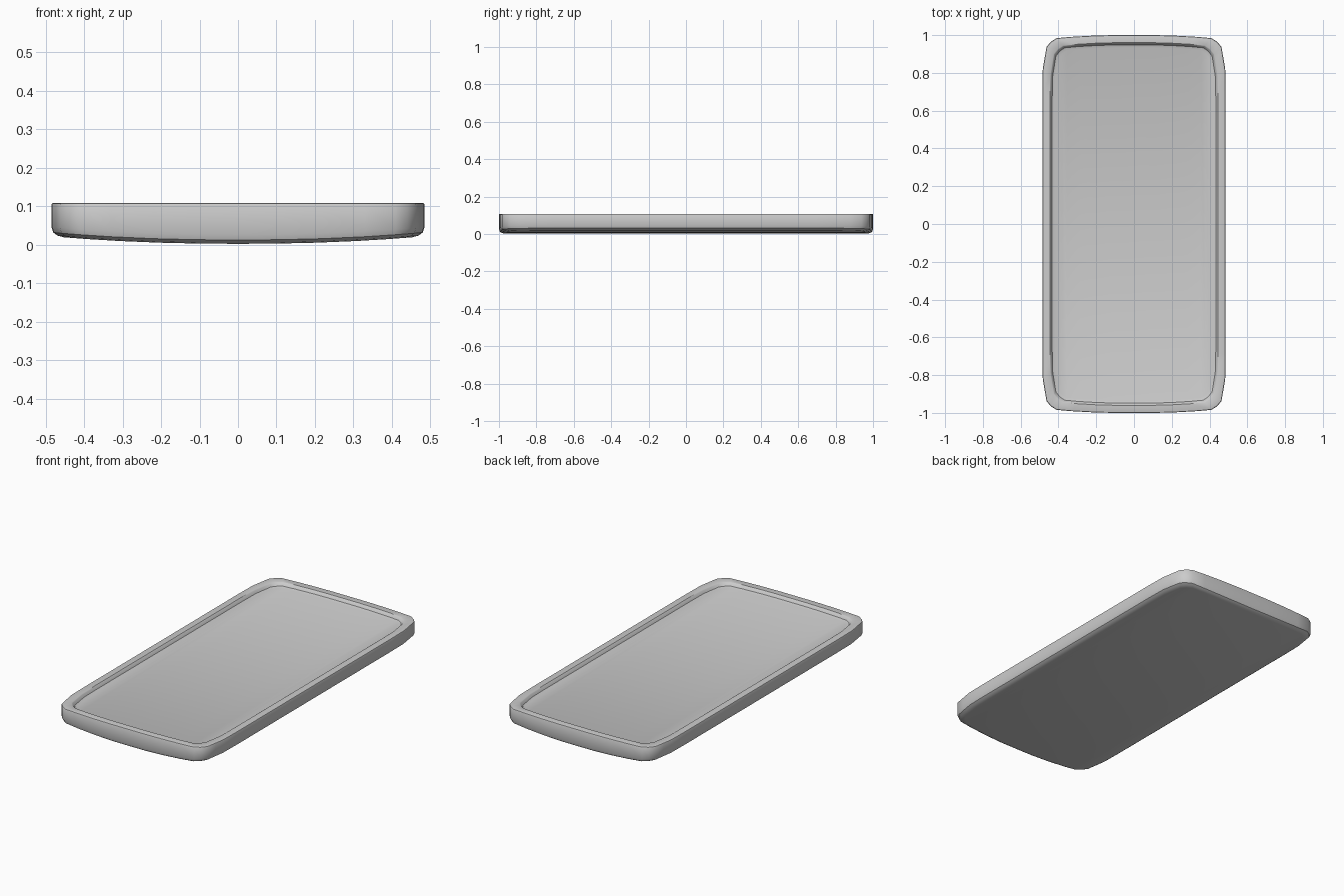
import bpy, bmesh

if "Cube" in bpy.data.objects:
    bpy.data.objects.remove(bpy.data.objects["Cube"])

W, L, TOP = 0.485, 1.0, 0.108

# outline of the right-hand back quarter, from back centre to right side
QUARTER = [(0, 1.0), (0.11, 1.0), (0.22, 0.997), (0.33, 0.991), (0.41, 0.984),
           (0.44, 0.965), (0.463, 0.938), (0.473, 0.88), (0.483, 0.82), (0.485, 0.70)]


def belly(x):
    """Crosswise curve of the underside."""
    return 0.002 + 0.016 * (abs(x) / 0.44) ** 2.2


def sections(inset):
    """Back edge points from left to right for an inset outline."""
    right = [(x * (W - inset) / W, y * (L - inset) / L) for x, y in QUARTER]
    left = [(-x, y) for x, y in reversed(right[1:])]
    return left + right


def add_ring(bm, inset, z):
    back = sections(inset)
    pts = back + [(x, -y) for x, y in reversed(back)]
    return [bm.verts.new((x, y, z(x))) for x, y in pts]


def bridge(bm, a, b):
    n = len(a)
    for i in range(n):
        j = (i + 1) % n
        bm.faces.new((a[i], a[j], b[j], b[i]))


def cap(bm, ring):
    """Close a ring with lengthwise strips so it follows the crosswise curve."""
    n = len(ring)
    for i in range(n // 2 - 1):
        bm.faces.new((ring[i], ring[i + 1], ring[n - 2 - i], ring[n - 1 - i]))


# slab: curved underside, rounded lower edge, upright wall, flat rim, sunken panel
profile = [
    (0.032, belly),
    (0.016, lambda x: belly(x) + 0.003),
    (0.005, lambda x: belly(x) + 0.010),
    (0.000, lambda x: belly(x) + 0.024),
    (0.000, lambda x: TOP - 0.005),
    (0.002, lambda x: TOP - 0.001),
    (0.005, lambda x: TOP),
    (0.040, lambda x: TOP),
    (0.044, lambda x: TOP - 0.003),
    (0.052, lambda x: TOP - 0.017),
    (0.066, lambda x: TOP - 0.022),
]
bm = bmesh.new()
rings = [add_ring(bm, inset, z) for inset, z in profile]
for a, b in zip(rings, rings[1:]):
    bridge(bm, a, b)
cap(bm, rings[0])
cap(bm, rings[-1])
bmesh.ops.recalc_face_normals(bm, faces=bm.faces)

mesh = bpy.data.meshes.new("tray_slab")
bm.to_mesh(mesh)
bm.free()
slab = bpy.data.objects.new("tray_slab", mesh)
bpy.context.collection.objects.link(slab)

# smooth shading with crisp rim edges
bpy.context.view_layer.objects.active = slab
slab.select_set(True)
bpy.ops.object.shade_smooth_by_angle(angle=0.6)
